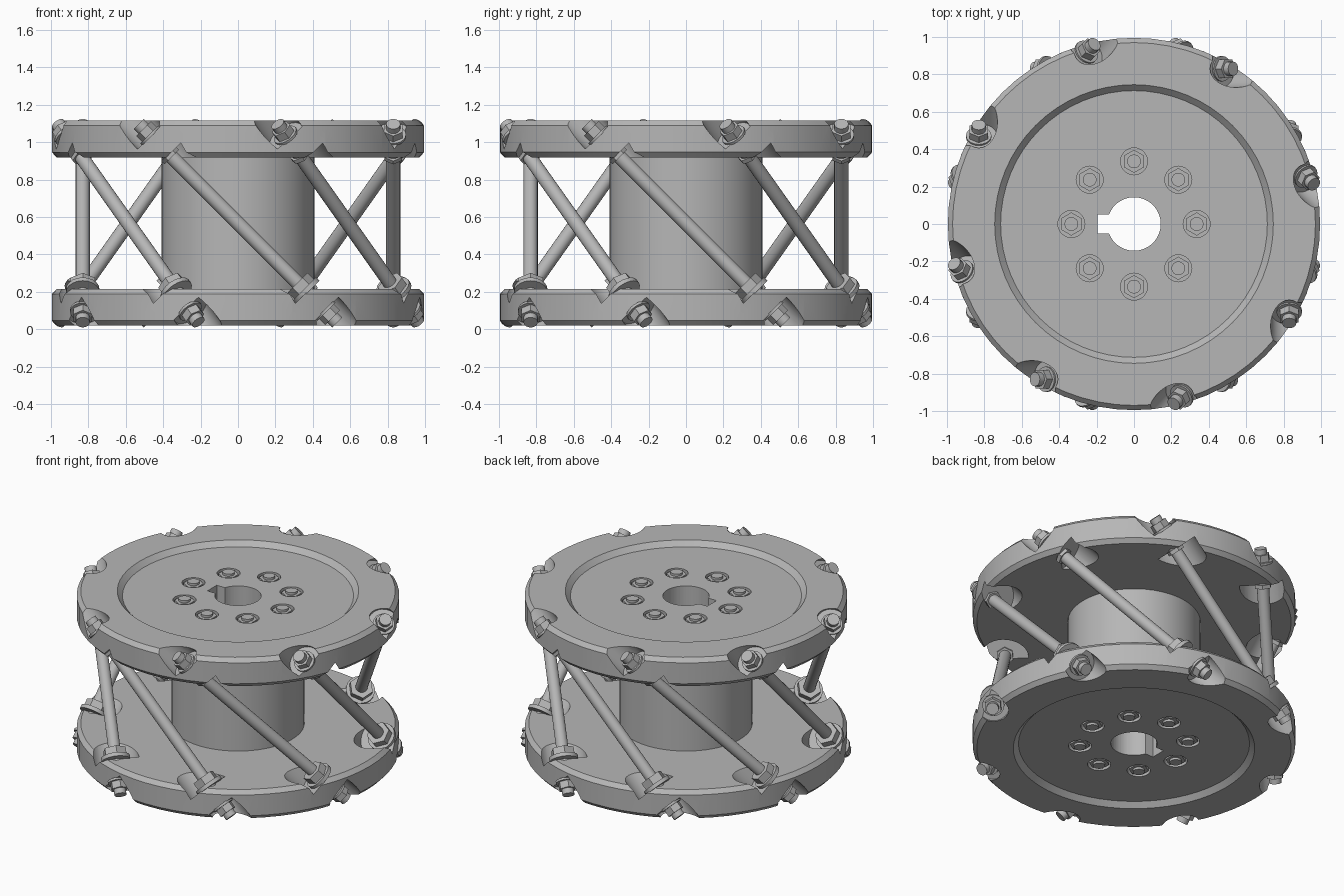
import bpy, bmesh, math
from mathutils import Vector, Matrix

cube = bpy.data.objects.get("Cube")
if cube:
    bpy.data.objects.remove(cube, do_unlink=True)

MID = 0.567                      # mid height of the whole drum
DISC_IN, DISC_OUT = 0.352, 0.548  # disc faces, measured from mid height
CHORD = 0.83                     # distance of the slanted rods from the axis

steel = bpy.data.materials.new("grey steel")
steel.use_nodes = True
GREY = (0.47, 0.47, 0.47, 1)
steel.diffuse_color = GREY
steel.node_tree.nodes["Principled BSDF"].inputs["Base Color"].default_value = GREY


def finish(name, bm):
    bmesh.ops.recalc_face_normals(bm, faces=bm.faces)
    mesh = bpy.data.meshes.new(name)
    bm.to_mesh(mesh)
    bm.free()
    ob = bpy.data.objects.new(name, mesh)
    mesh.materials.append(steel)
    bpy.context.collection.objects.link(ob)
    return ob


def select(ob):
    bpy.ops.object.select_all(action='DESELECT')
    ob.select_set(True)
    bpy.context.view_layer.objects.active = ob


def smooth(ob):
    select(ob)
    bpy.ops.object.shade_smooth_by_angle(angle=math.radians(30))


def prism(bm, a, b, radius, sides, spin=0.0):
    """Closed prism or cylinder between two points."""
    a, b = Vector(a), Vector(b)
    turn = (b - a).to_track_quat('Z', 'Y').to_matrix().to_4x4()
    place = Matrix.Translation((a + b) / 2) @ turn @ Matrix.Rotation(spin, 4, 'Z')
    bmesh.ops.create_cone(bm, cap_ends=True, segments=sides, radius1=radius,
                          radius2=radius, depth=(b - a).length, matrix=place)


def lathe(bm, profile, steps):
    verts = [bm.verts.new((r, 0, z)) for r, z in profile]
    edges = [bm.edges.new(pair) for pair in zip(verts, verts[1:])]
    bmesh.ops.spin(bm, geom=verts + edges, axis=(0, 0, 1), cent=(0, 0, 0),
                   angle=math.tau, steps=steps)
    bmesh.ops.remove_doubles(bm, verts=bm.verts, dist=0.0005)


def rod_point(k, s):
    """Point at signed distance s along slanted rod k; positive s goes up."""
    d = s / math.sqrt(2)
    return Matrix.Rotation(k * math.tau / 8, 3, 'Z') @ Vector((-d, -CHORD, 0)) + Vector((0, 0, MID + d))


def face_spot(k, z):
    a = k * math.tau / 8
    return (0.335 * math.cos(a), 0.335 * math.sin(a), MID + z)


# Discs: chamfered rim, shallow dished outer face
FLOOR = DISC_OUT - 0.033
rim = [(0, DISC_IN), (0.97, DISC_IN), (0.995, DISC_IN + 0.027),
       (0.995, DISC_OUT - 0.027), (0.97, DISC_OUT), (0.745, DISC_OUT),
       (0.713, FLOOR), (0, FLOOR)]
bodies = []
for name, side in (("top_disc", 1), ("bottom_disc", -1)):
    bm = bmesh.new()
    lathe(bm, [(r, MID + side * z) for r, z in rim], 64)
    bodies.append(finish(name, bm))

# Central hub
bm = bmesh.new()
prism(bm, (0, 0, MID - DISC_IN - 0.03), (0, 0, MID + DISC_IN + 0.03), 0.41, 48)
hub = finish("hub", bm)

# Cutter for the keyed bore
BORE, KEY = 0.143, 0.05
reach = math.pi - math.asin(KEY / BORE)
bm = bmesh.new()
ring = [(BORE * math.cos(a), BORE * math.sin(a))
        for a in (reach * (i / 20 - 1) for i in range(41))]
ring += [(-0.195, KEY), (-0.195, -KEY)]
base = bm.faces.new([bm.verts.new((x, y, -0.2)) for x, y in ring])
top = bmesh.ops.extrude_face_region(bm, geom=[base])
bmesh.ops.translate(bm, vec=(0, 0, 1.6),
                    verts=[v for v in top["geom"] if isinstance(v, bmesh.types.BMVert)])
bore_cutter = finish("bore_cutter", bm)

# Cutter for slanted rod pockets and face bolt counterbores
bm = bmesh.new()
for k in range(8):
    for side in (1, -1):
        prism(bm, rod_point(k, side * 0.66), rod_point(k, side * 0.95), 0.1, 32)
        prism(bm, rod_point(k, side * 0.52), rod_point(k, side * 0.28), 0.145, 32)
        prism(bm, face_spot(k, side * (FLOOR - 0.05)), face_spot(k, side * 0.7), 0.072, 24)
pocket_cutter = finish("pocket_cutter", bm)

for body, cutters in ((bodies[0], (bore_cutter, pocket_cutter)),
                      (bodies[1], (bore_cutter, pocket_cutter)),
                      (hub, (bore_cutter,))):
    select(body)
    for cutter in cutters:
        mod = body.modifiers.new("cut", 'BOOLEAN')
        mod.operation = 'DIFFERENCE'
        mod.solver = 'EXACT'
        mod.object = cutter
        bpy.ops.object.modifier_apply(modifier=mod.name)
    smooth(body)
for cutter in (bore_cutter, pocket_cutter):
    bpy.data.objects.remove(cutter, do_unlink=True)

# Slanted rods with nuts and washers at both ends
for k in range(8):
    bm = bmesh.new()
    prism(bm, rod_point(k, -0.75), rod_point(k, 0.75), 0.038, 20)
    for side in (1, -1):
        prism(bm, rod_point(k, side * 0.655), rod_point(k, side * 0.67), 0.068, 20)
        prism(bm, rod_point(k, side * 0.67), rod_point(k, side * 0.715), 0.056, 6)
    # large nut and washer above the lower disc, flat collar under the upper one
    prism(bm, rod_point(k, -0.525), rod_point(k, -0.5), 0.09, 20)
    prism(bm, rod_point(k, -0.5), rod_point(k, -0.45), 0.075, 6)
    prism(bm, rod_point(k, 0.5), rod_point(k, 0.525), 0.055, 6)
    smooth(finish(f"slanted_rod_{k + 1}", bm))

# Face bolts: hexagon nut with stud end, sunk in both discs
for name, side in (("top", 1), ("bottom", -1)):
    for k in range(8):
        bm = bmesh.new()
        low = FLOOR - 0.055
        prism(bm, face_spot(k, side * low), face_spot(k, side * (FLOOR - 0.005)), 0.062, 6)
        prism(bm, face_spot(k, side * low), face_spot(k, side * (FLOOR + 0.01)), 0.037, 16)
        smooth(finish(f"{name}_face_bolt_{k + 1}", bm))
